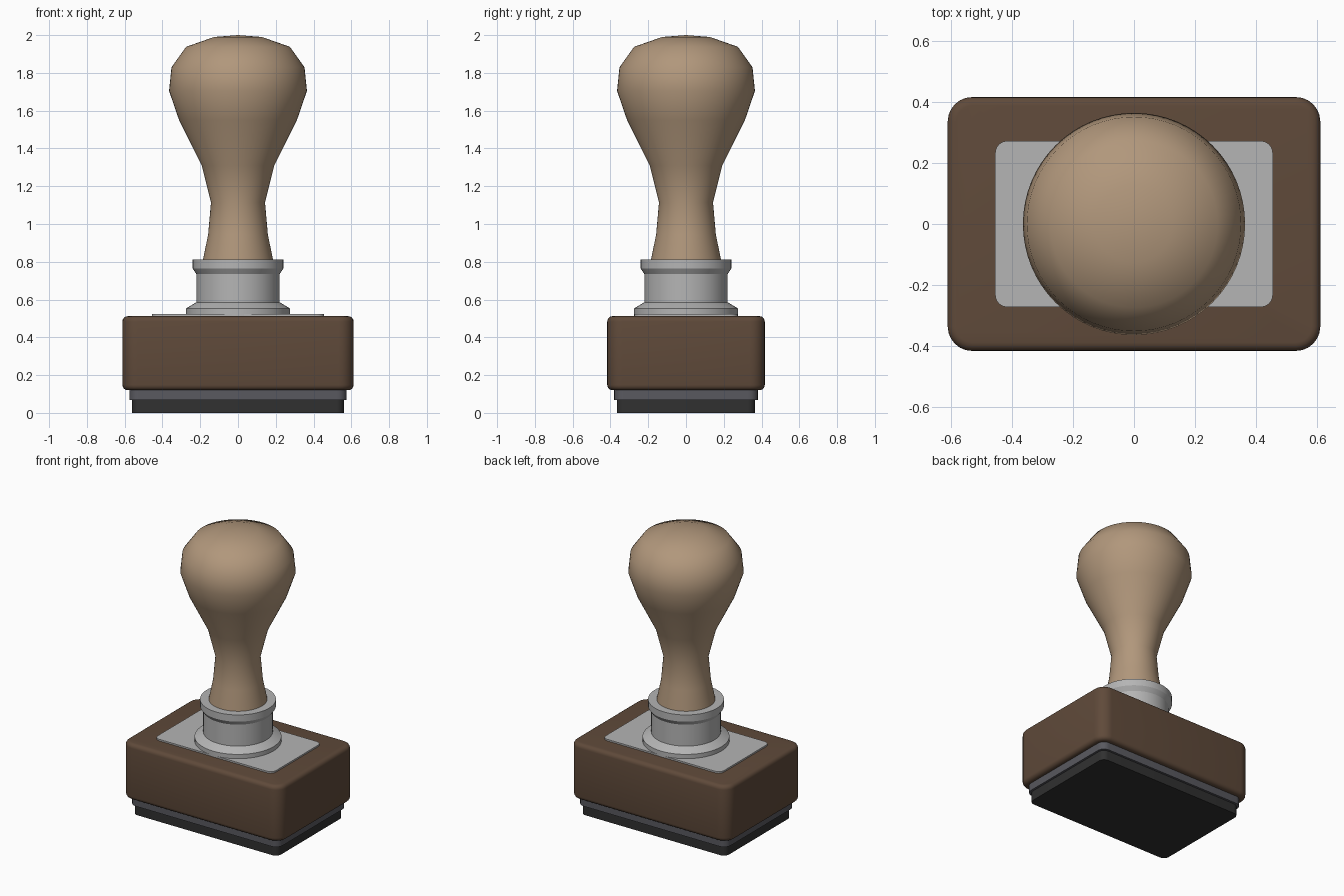
import bpy, bmesh, math

if "Cube" in bpy.data.objects:
    bpy.data.objects.remove(bpy.data.objects["Cube"])


def material(name, color):
    m = bpy.data.materials.new(name)
    m.diffuse_color = (*color, 1)
    m.use_nodes = True
    m.node_tree.nodes["Principled BSDF"].inputs["Base Color"].default_value = m.diffuse_color
    return m


def finish(name, bm, mat, angle):
    bmesh.ops.recalc_face_normals(bm, faces=bm.faces)
    me = bpy.data.meshes.new(name)
    bm.to_mesh(me)
    bm.free()
    ob = bpy.data.objects.new(name, me)
    bpy.context.collection.objects.link(ob)
    if mat:
        me.materials.append(mat)
    bpy.ops.object.select_all(action='DESELECT')
    ob.select_set(True)
    bpy.context.view_layer.objects.active = ob
    bpy.ops.object.shade_smooth_by_angle(angle=math.radians(angle))
    return ob


def rounded_slab(name, hx, hy, z0, z1, radius, mat=None, edge=0.0, steps=6):
    """Rounded rectangle extruded from z0 to z1, with optional rounded rims."""
    bm = bmesh.new()
    ring = []
    for i, (sx, sy) in enumerate([(1, 1), (-1, 1), (-1, -1), (1, -1)]):
        for k in range(steps + 1):
            a = math.pi / 2 * (i + k / steps)
            ring.append(bm.verts.new((sx * (hx - radius) + radius * math.cos(a),
                                      sy * (hy - radius) + radius * math.sin(a), z0)))
    base = bm.faces.new(ring)
    ext = bmesh.ops.extrude_face_region(bm, geom=[base], use_keep_orig=True)
    for v in ext['geom']:
        if isinstance(v, bmesh.types.BMVert):
            v.co.z = z1
    bmesh.ops.recalc_face_normals(bm, faces=bm.faces)
    if edge:
        rims = [e for e in bm.edges if abs(e.verts[0].co.z - e.verts[1].co.z) < 1e-6]
        bmesh.ops.bevel(bm, geom=rims, offset=edge, segments=4, profile=0.5,
                        affect='EDGES')
    return finish(name, bm, mat, 35)


def lathe(name, profile, mat=None, angle=30, segments=64):
    """Revolve (radius, z) points around the z axis."""
    bm = bmesh.new()
    verts = [bm.verts.new((r, 0, z)) for r, z in profile]
    edges = [bm.edges.new(p) for p in zip(verts, verts[1:])]
    bmesh.ops.spin(bm, geom=verts + edges, cent=(0, 0, 0), axis=(0, 0, 1),
                   angle=2 * math.pi, steps=segments)
    bmesh.ops.remove_doubles(bm, verts=bm.verts, dist=1e-4)
    return finish(name, bm, mat, angle)


wood = material("handle_wood", (0.44, 0.31, 0.20))
dark_wood = material("block_wood", (0.115, 0.068, 0.042))
rubber = material("rubber", (0.03, 0.03, 0.03))
backing = material("backing_grey", (0.10, 0.10, 0.115))
metal = material("metal", (0.46, 0.46, 0.46))

# Stamp base, bottom to top
rounded_slab("rubber_pad", 0.56, 0.365, 0.0, 0.07, 0.04, rubber)
rounded_slab("backing_plate", 0.575, 0.38, 0.068, 0.125, 0.05, backing)
rounded_slab("stamp_block", 0.612, 0.417, 0.12, 0.512, 0.08, dark_wood, edge=0.028)
rounded_slab("top_plate", 0.456, 0.273, 0.505, 0.523, 0.04, metal)

# Metal collar holding the handle
lathe("collar", [(0, 0.51), (0.275, 0.51), (0.275, 0.553), (0.23, 0.58),
                 (0.22, 0.585), (0.22, 0.735), (0.24, 0.765), (0.24, 0.812),
                 (0, 0.812)], metal)

# Turned wooden handle
lathe("handle", [(0, 0.79), (0.187, 0.79), (0.185, 0.812), (0.158, 0.945),
                 (0.143, 1.115), (0.192, 1.31), (0.312, 1.55), (0.365, 1.705),
                 (0.352, 1.83), (0.275, 1.938), (0.127, 1.99), (0, 2.0)],
      wood, angle=60)
